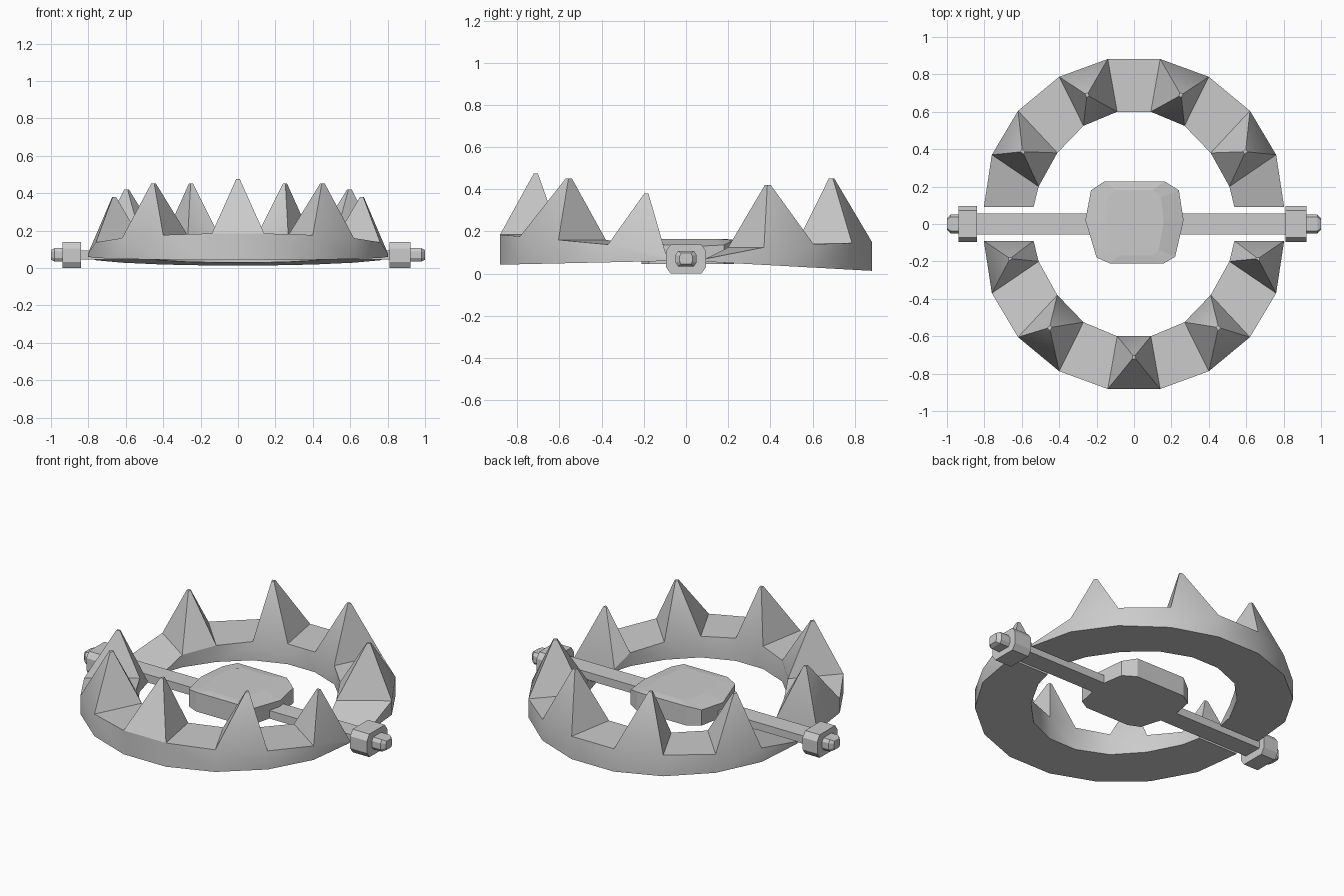
import bpy, bmesh, math
from mathutils import Vector

if "Cube" in bpy.data.objects:
    bpy.data.objects.remove(bpy.data.objects["Cube"])


def finish(name, bm, smooth=False):
    bmesh.ops.recalc_face_normals(bm, faces=bm.faces[:])
    me = bpy.data.meshes.new(name)
    bm.to_mesh(me)
    bm.free()
    ob = bpy.data.objects.new(name, me)
    bpy.context.collection.objects.link(ob)
    if smooth:
        bpy.context.view_layer.objects.active = ob
        ob.select_set(True)
        bpy.ops.object.shade_smooth_by_angle(angle=math.radians(28))
        ob.select_set(False)
    return ob


def loft(name, rings):
    """Skin a list of equal-length point loops and cap both ends."""
    bm = bmesh.new()
    loops = [[bm.verts.new(p) for p in r] for r in rings]
    for a, b in zip(loops, loops[1:]):
        n = len(a)
        for i in range(n):
            bm.faces.new((a[i], a[(i + 1) % n], b[(i + 1) % n], b[i]))
    bm.faces.new(loops[0])
    bm.faces.new(loops[-1])
    return finish(name, bm)


# Half of a jaw plan, from the hinge end to the middle (x, y)
OUTER = [(.803, .09), (.76, .37), (.62, .605), (.40, .787), (.14, .882)]
INNER = [(.537, .09), (.51, .20), (.41, .38), (.27, .525), (.09, .60)]


def jaw(name, side, tops, drop, teeth):
    """side: -1 front, 1 back; teeth: {segment: (x, y, z)} for the +x half."""
    bm = bmesh.new()

    def station(i, sx):
        (ox, oy), (ix, iy) = OUTER[i], INNER[i]
        base = lambda y: .062 - drop * y
        return [bm.verts.new((sx * x, side * y, z)) for x, y, z in (
            (ox, oy, base(oy)), (ox, oy, tops[i]),
            (ix, iy, tops[i]), (ix, iy, base(iy)))]

    st = [station(i, 1) for i in range(5)] + [station(i, -1) for i in reversed(range(5))]
    for k in range(9):
        a, b = st[k], st[k + 1]
        for i in (0, 2, 3):
            bm.faces.new((a[i], a[(i + 1) % 4], b[(i + 1) % 4], b[i]))
        base = [a[1], b[1], b[2], a[2]]
        seg = min(k, 8 - k)
        if seg not in teeth:
            bm.faces.new(base)
            continue
        # blunt pyramid tooth
        x, y, z = teeth[seg]
        tip = Vector((x if k <= 4 else -x, side * y, z))
        mid = sum((v.co for v in base), Vector()) / 4
        top = []
        for v in base:
            d = v.co - mid
            top.append(bm.verts.new(tip + Vector((d.x, d.y, 0)) * .07))
        for i in range(4):
            j = (i + 1) % 4
            bm.faces.new((base[i], base[j], top[j], top[i]))
        bm.faces.new(top)
    bm.faces.new(st[0])
    bm.faces.new(st[-1])
    return finish(name, bm, True)


# Front jaw has five teeth, back jaw has four
jaw("front_jaw", -1, (.075, .138, .16, .177, .185), .022,
    {0: (.662, .185, .38), 2: (.45, .555, .452), 4: (0, .712, .475)})
jaw("back_jaw", 1, (.07, .125, .14, .145, .15), .055,
    {1: (.595, .387, .42), 3: (.25, .69, .452)})

# Pressure plate with a slightly crowned top
PLATE = [(-.16, .227), (.165, .227), (.24, .18), (.265, .02), (.22, -.175),
         (.16, -.21), (-.13, -.21), (-.20, -.18), (-.26, .02), (-.23, .18)]
loft("pressure_plate", [
    [(x, y, .045) for x, y in PLATE],
    [(x, y, .16 - .03 * max(0, abs(x) - .16) / .1) for x, y in PLATE],
    [(x * .6, y * .8, .165) for x, y in PLATE]])


def section(x, hy, z0, z1, cut):
    """Chamfered rectangle across the x axis."""
    cz = (z1 - z0) * cut
    cy = hy * cut
    return [(x, -hy + cy, z0), (x, hy - cy, z0), (x, hy, z0 + cz), (x, hy, z1 - cz),
            (x, hy - cy, z1), (x, -hy + cy, z1), (x, -hy, z1 - cz), (x, -hy, z0 + cz)]


# Cross bar, hinge nuts and bolt ends
for s, label, n0, n1 in ((-1, "left", .84, .937), (1, "right", .81, .922)):
    def rect(x):
        return [(s * x, -.057, .045), (s * x, .057, .045), (s * x, .057, .093), (s * x, -.057, .093)]
    loft(label + "_cross_bar", [rect(.2), rect(n0 + .02)])
    loft(label + "_hinge_nut", [section(s * x, .096, 0, .138, .24) for x in (n0, n1)])
    loft(label + "_bolt_end", [section(s * (n1 - .03), .05, .035, .107, .25),
                               section(s * .98, .05, .035, .107, .25),
                               section(s * 1.0, .03, .045, .097, .25)])
